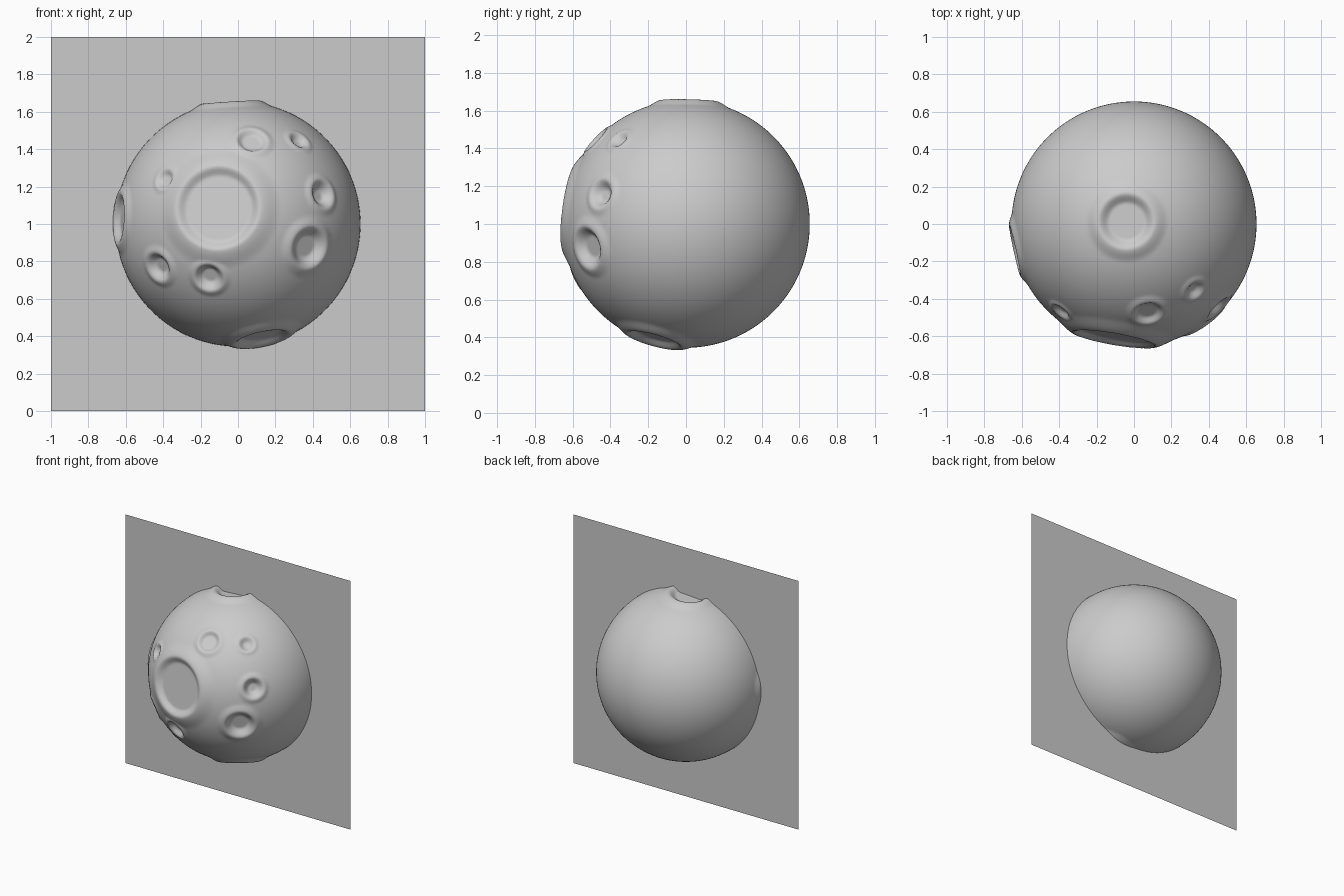
import bpy, bmesh, math
from mathutils import Vector

if "Cube" in bpy.data.objects:
    bpy.data.objects.remove(bpy.data.objects["Cube"])

R = 0.655
CENTRE = Vector((0, 0, 1))

grey = bpy.data.materials.new("light grey")
grey.diffuse_color = (0.6, 0.6, 0.6, 1)
grey.use_nodes = True
grey.node_tree.nodes["Principled BSDF"].inputs["Base Color"].default_value = grey.diffuse_color


def front(x, z):
    """Direction of a point on the front half seen at (x, z)."""
    z -= 1
    return Vector((x, -math.sqrt(R * R - x * x - z * z), z)).normalized()


# Craters: direction, rim radius, depth below the rim plane, flat floor share
CRATERS = [
    (front(-0.11, 1.09), 0.225, 0.025, 0.80),
    (front(0.075, 1.445), 0.085, 0.022, 0.60),
    (front(0.325, 1.445), 0.062, 0.025, 0.30),
    (front(-0.39, 1.24), 0.060, 0.022, 0.40),
    (front(0.45, 1.16), 0.083, 0.040, 0.35),
    (front(0.38, 0.875), 0.117, 0.040, 0.50),
    (front(-0.155, 0.715), 0.083, 0.035, 0.45),
    (front(-0.425, 0.77), 0.085, 0.035, 0.45),
    (Vector((0.13, -0.17, -0.62)).normalized(), 0.155, 0.030, 0.65),
    (Vector((-0.64, -0.14, 0.03)).normalized(), 0.137, 0.030, 0.65),
    (Vector((-0.04, 0.015, 0.65)).normalized(), 0.150, 0.030, 0.65),
]


def smooth(t):
    t = max(0.0, min(1.0, t))
    return t * t * (3 - 2 * t)


def crater_radius(direction):
    """Distance of the surface from the centre in a given direction."""
    rad = R
    for axis, size, depth, floor in CRATERS:
        c = axis.dot(direction)
        rim_angle = math.asin(size / R)
        t = math.acos(max(-1, min(1, c))) / rim_angle
        if t > 1.5:
            continue
        rim = R + min(0.016, 0.1 * size)
        if t >= 1:                                   # outer slope
            rad = max(rad, R + (rim - R) * (1 - smooth((t - 1) / 0.5)))
        else:                                        # floor and wall
            base = (rim * math.cos(rim_angle) - depth) / c
            return base + (rim - base) * smooth((t - floor) / (1 - floor))
    return rad


# Cratered ball
bpy.ops.mesh.primitive_ico_sphere_add(subdivisions=7, radius=R, location=CENTRE)
ball = bpy.context.object
ball.name = "cratered_ball"
for v in ball.data.vertices:
    d = v.co.normalized()
    v.co = d * crater_radius(d)
bpy.ops.object.shade_smooth()
ball.data.materials.append(grey)

# Upright square sheet through the middle of the ball
bpy.ops.mesh.primitive_plane_add(size=2, location=CENTRE, rotation=(math.pi / 2, 0, 0))
sheet = bpy.context.object
sheet.name = "backing_sheet"
sheet.data.materials.append(grey)
